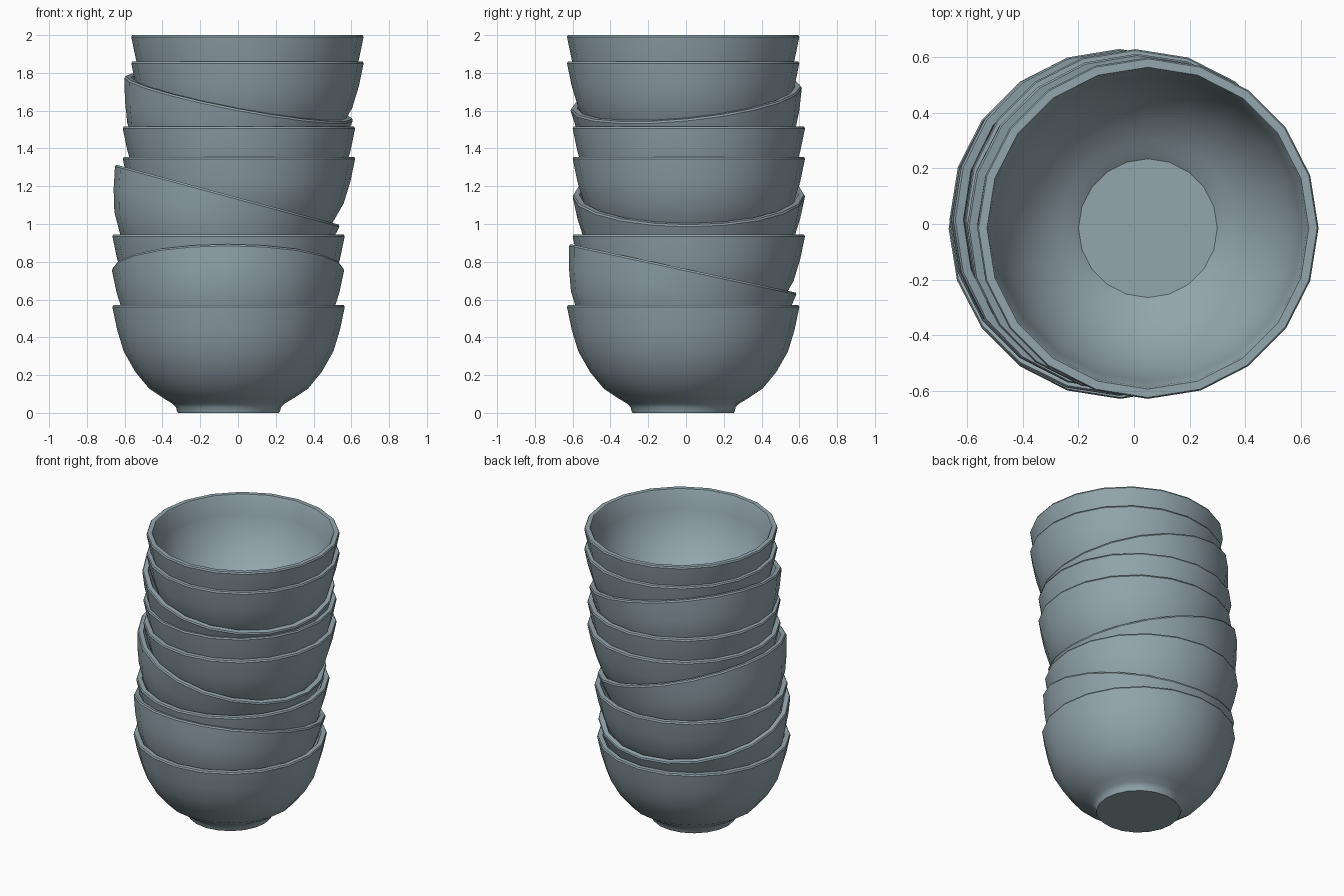
import bpy, bmesh, math
from mathutils import Vector, Matrix

if "Cube" in bpy.data.objects:
    bpy.data.objects.remove(bpy.data.objects["Cube"])

SIDES = 20
HEIGHT = 0.57

# Bowl cross-section (radius, height), from foot, up the outside, over the rim, down inside
PROFILE = [
    (0.268, 0.0), (0.274, 0.012), (0.278, 0.03), (0.295, 0.048), (0.345, 0.078),
    (0.42, 0.128), (0.492, 0.215), (0.555, 0.325), (0.59, 0.44), (0.615, 0.56),
    (0.61, 0.57), (0.58, 0.57), (0.574, 0.56),
    (0.553, 0.44), (0.518, 0.335), (0.458, 0.235), (0.39, 0.16), (0.32, 0.108),
    (0.275, 0.082), (0.25, 0.064),
]

glaze = bpy.data.materials.new("grey_teal_glaze")
glaze.diffuse_color = (0.29, 0.38, 0.41, 1)
glaze.use_nodes = True
glaze.node_tree.nodes["Principled BSDF"].inputs["Base Color"].default_value = glaze.diffuse_color


def make_bowl_mesh():
    bm = bmesh.new()
    rings = []
    for r, z in PROFILE:
        rings.append([bm.verts.new((r * math.cos(2 * math.pi * i / SIDES),
                                    r * math.sin(2 * math.pi * i / SIDES),
                                    z - HEIGHT)) for i in range(SIDES)])
    for a, b in zip(rings, rings[1:]):
        for i in range(SIDES):
            j = (i + 1) % SIDES
            bm.faces.new((a[i], a[j], b[j], b[i]))
    bm.faces.new(rings[0][::-1])   # underside
    bm.faces.new(rings[-1])        # inner floor
    bmesh.ops.recalc_face_normals(bm, faces=bm.faces)
    mesh = bpy.data.meshes.new("bowl")
    bm.to_mesh(mesh)
    bm.free()
    mesh.materials.append(glaze)
    return mesh


# Rim centre (x, y, z) and rim slope along x and y, from bottom to top
BOWLS = [
    (-0.05, -0.015, 0.57, 0, 0),
    (-0.053, -0.015, 0.765, 0, -0.215),
    (-0.05, 0.015, 0.945, 0, 0),
    (-0.055, 0.015, 1.155, -0.269, 0),
    (0.005, 0.015, 1.355, 0, 0),
    (0.005, 0.015, 1.515, 0, 0),
    (0.005, 0.0, 1.67, -0.19, 0.10),
    (0.05, -0.015, 1.86, 0, 0),
    (0.05, -0.015, 2.0, 0, 0),
]

# Stack of bowls, each placed by the centre of its rim
for n, (x, y, z, sx, sy) in enumerate(BOWLS, 1):
    bowl = bpy.data.objects.new(f"bowl_{n}", make_bowl_mesh())
    bpy.context.collection.objects.link(bowl)
    up = Vector((-sx, -sy, 1)).normalized()
    tilt = Vector((0, 0, 1)).rotation_difference(up)
    bowl.matrix_world = Matrix.Translation((x, y, z)) @ tilt.to_matrix().to_4x4()
    bpy.ops.object.select_all(action='DESELECT')
    bowl.select_set(True)
    bpy.context.view_layer.objects.active = bowl
    bpy.ops.object.shade_smooth_by_angle(angle=math.radians(32))
